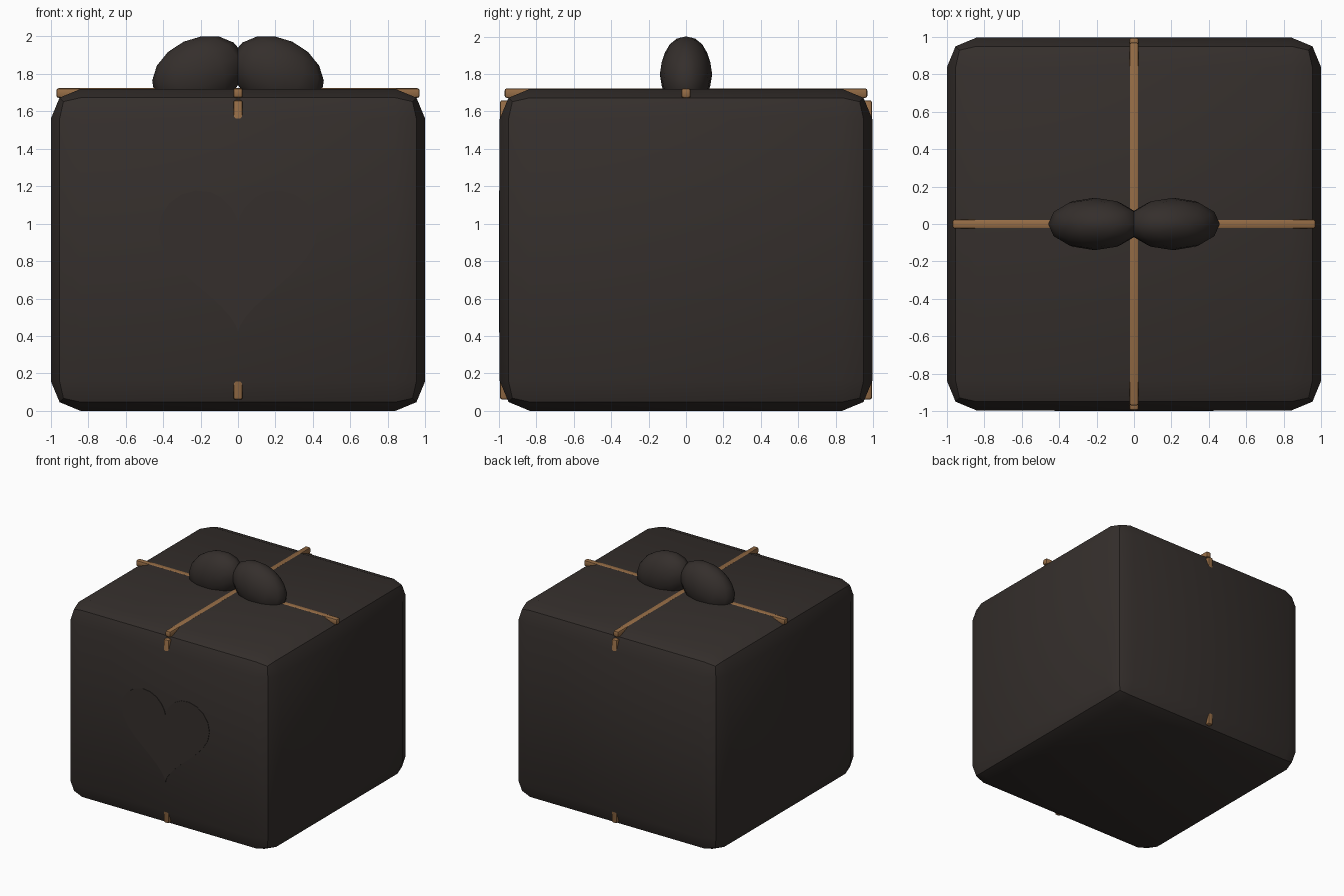
import bpy, bmesh, math
from mathutils import Matrix

if "Cube" in bpy.data.objects:
    bpy.data.objects.remove(bpy.data.objects["Cube"])


def material(name, rgb):
    m = bpy.data.materials.new(name)
    m.diffuse_color = (*rgb, 1)
    m.use_nodes = True
    m.node_tree.nodes["Principled BSDF"].inputs["Base Color"].default_value = m.diffuse_color
    return m


DARK = material("dark_brown", (0.035, 0.028, 0.025))
TAN = material("tan", (0.30, 0.15, 0.06))


def add_object(name, bm, mat, angle=None):
    bmesh.ops.recalc_face_normals(bm, faces=bm.faces)
    mesh = bpy.data.meshes.new(name)
    bm.to_mesh(mesh)
    bm.free()
    ob = bpy.data.objects.new(name, mesh)
    bpy.context.collection.objects.link(ob)
    mesh.materials.append(mat)
    if angle:
        bpy.ops.object.select_all(action='DESELECT')
        bpy.context.view_layer.objects.active = ob
        ob.select_set(True)
        bpy.ops.object.shade_smooth_by_angle(angle=math.radians(angle))
    return ob


def bevel_box(name, lo, hi, width, mat):
    bm = bmesh.new()
    bmesh.ops.create_cube(bm, size=1)
    for v in bm.verts:
        v.co = [(a + b) / 2 + c * (b - a) for a, b, c in zip(lo, hi, v.co)]
    bmesh.ops.bevel(bm, geom=bm.edges[:], offset=width, segments=2,
                    profile=0.5, affect='EDGES')
    return add_object(name, bm, mat, 40)


# Gift box with rounded edges
bevel_box("box", (-1, -0.996, 0), (1, 0.996, 1.72), 0.16, DARK)

# Ribbons: cross on top, and upright strips sunk into the front and back
bevel_box("ribbon_top_x", (-0.97, -0.025, 1.672), (0.97, 0.025, 1.724), 0.013, TAN)
bevel_box("ribbon_top_y", (-0.025, -0.97, 1.672), (0.025, 0.97, 1.724), 0.013, TAN)
for name, s in (("ribbon_front", -1), ("ribbon_back", 1)):
    y0, y1 = sorted((s * 0.945, s * 0.995))
    bevel_box(name, (-0.025, y0, 0.06), (0.025, y1, 1.66), 0.013, TAN)

# Bow loops: tilted ellipsoids
for name, s in (("bow_left", -1), ("bow_right", 1)):
    bm = bmesh.new()
    bmesh.ops.create_uvsphere(bm, u_segments=12, v_segments=8, radius=1)
    m = (Matrix.Translation((s * 0.21, 0, 1.80))
         @ Matrix.Rotation(math.radians(s * 25), 4, 'Y')
         @ Matrix.Diagonal((0.26, 0.14, 0.19, 1)))
    bmesh.ops.transform(bm, matrix=m, verts=bm.verts)
    add_object(name, bm, DARK, 60)

# Slightly raised heart on the front
bm = bmesh.new()
ring = []
for i in range(40):
    t = 2 * math.pi * i / 40
    x = 16 * math.sin(t) ** 3
    z = 13 * math.cos(t) - 5 * math.cos(2 * t) - 2 * math.cos(3 * t) - math.cos(4 * t)
    ring.append(bm.verts.new((x * 0.0265, -1.0, 0.865 + z * 0.0262)))
face = bm.faces.new(ring)
out = bmesh.ops.extrude_face_region(bm, geom=[face], use_keep_orig=True)
for v in out["geom"]:
    if isinstance(v, bmesh.types.BMVert):
        v.co.y = -0.95
add_object("heart", bm, DARK, 30)
